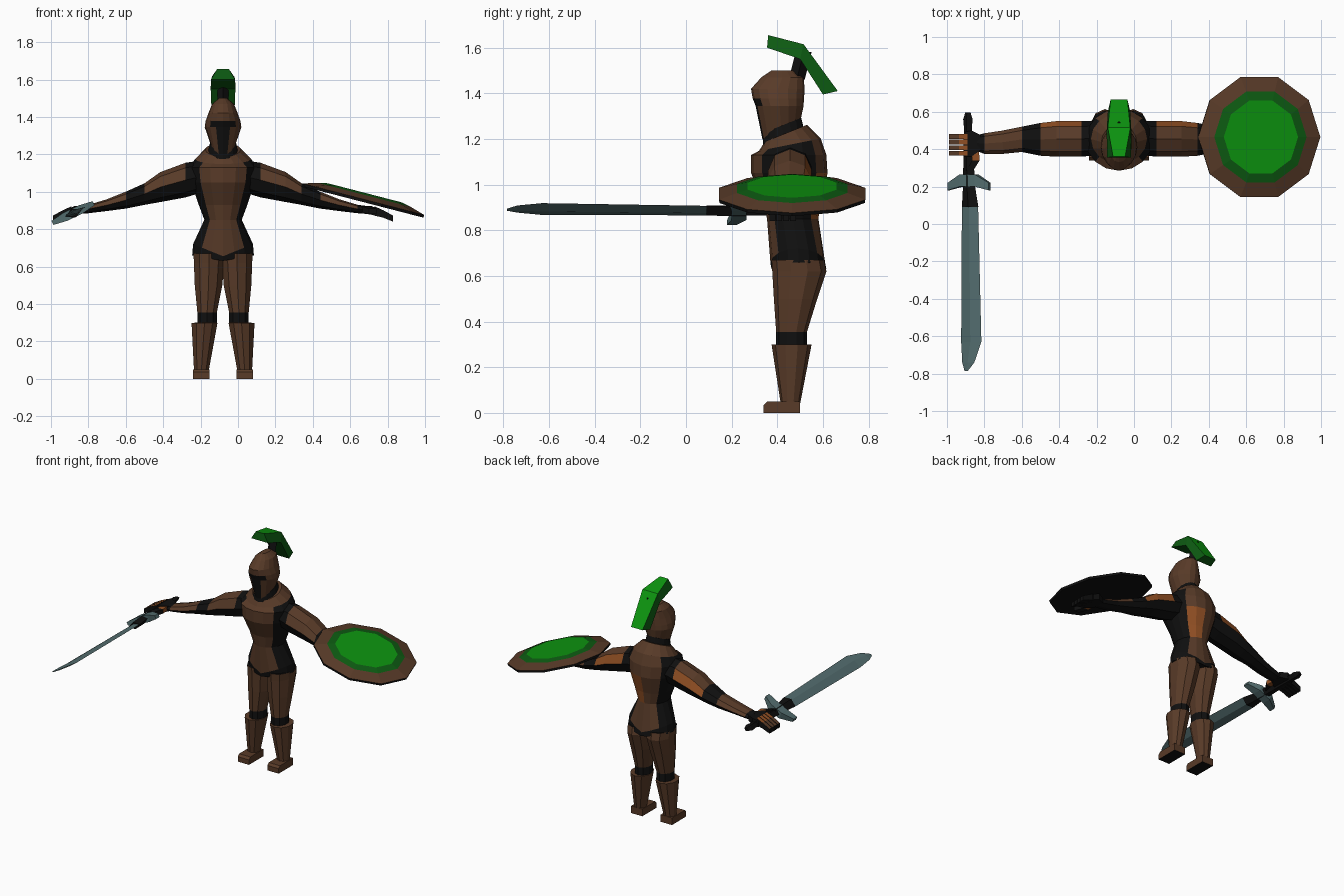
import bpy, bmesh, math
from mathutils import Matrix, Vector

if "Cube" in bpy.data.objects:
    bpy.data.objects.remove(bpy.data.objects["Cube"])

CX = -0.08  # body centre line


def material(name, rgb):
    m = bpy.data.materials.new(name)
    m.diffuse_color = (*rgb, 1)
    m.use_nodes = True
    m.node_tree.nodes["Principled BSDF"].inputs["Base Color"].default_value = m.diffuse_color
    return m


MATS = [material("black cloth", (0.005, 0.005, 0.005)),
        material("brown leather", (0.098, 0.043, 0.021)),
        material("tan skin", (0.28, 0.078, 0.017)),
        material("bright green", (0.004, 0.30, 0.005)),
        material("dark green", (0.004, 0.105, 0.006)),
        material("steel", (0.085, 0.15, 0.155))]
BLACK, BROWN, TAN, GREEN, DARK, STEEL = range(6)


def loft(name, rings, rule, start=BLACK, end=BLACK):
    """Skin a list of point rings; rule(segment, side) gives the colour."""
    bm = bmesh.new()
    vs = [[bm.verts.new(p) for p in r] for r in rings]
    n = len(rings[0])
    for s in range(len(rings) - 1):
        for j in range(n):
            k = (j + 1) % n
            f = bm.faces.new((vs[s][j], vs[s][k], vs[s + 1][k], vs[s + 1][j]))
            f.material_index = rule(s, j)
    bm.faces.new(vs[0]).material_index = start
    bm.faces.new(vs[-1]).material_index = end
    bmesh.ops.recalc_face_normals(bm, faces=bm.faces)
    me = bpy.data.meshes.new(name)
    bm.to_mesh(me)
    bm.free()
    for m in MATS:
        me.materials.append(m)
    ob = bpy.data.objects.new(name, me)
    bpy.context.collection.objects.link(ob)
    return ob


def level(z, hw, yf, yb, tilt=0, v=0, n=16, cx=CX):
    """Horizontal oval ring starting at the front; tilt lifts the back, v the sides."""
    cy, ry, pts = (yf + yb) / 2, (yb - yf) / 2, []
    for k in range(n):
        a = 2 * math.pi * k / n
        y = -ry * math.cos(a)
        pts.append((cx + hw * math.sin(a), cy + y, z + tilt * y + v * abs(math.sin(a))))
    return pts


def across(x, zlo, zhi, ylo, yhi, n=8):
    """Oval ring across the arm, starting at the rear."""
    return [(x, (ylo + yhi) / 2 + (yhi - ylo) / 2 * math.cos(2 * math.pi * k / n),
             (zlo + zhi) / 2 + (zhi - zlo) / 2 * math.sin(2 * math.pi * k / n)) for k in range(n)]


def slab(x, y0, y1, z0, z1):
    return [(x, y0, z0), (x, y1, z0), (x, y1, z1), (x, y0, z1)]


# torso: belt, front and back armour, black sides, bare patch on the back
def torso_rule(s, j):
    if s == 0:
        return BLACK
    if s == 6:
        return BROWN
    if j in (6, 7) and s in (2, 3):
        return TAN
    return BROWN if j in (14, 15, 0, 1, 6, 7, 8, 9) else BLACK


loft("torso", [level(*r) for r in (
    (0.63, 0.165, 0.375, 0.615, 0, 0.03), (0.655, 0.16, 0.37, 0.61, 0, 0.065),
    (0.85, 0.10, 0.355, 0.58), (0.93, 0.13, 0.34, 0.59), (1.05, 0.17, 0.285, 0.62),
    (1.13, 0.18, 0.285, 0.615), (1.175, 0.15, 0.32, 0.59, 0.2),
    (1.225, 0.095, 0.345, 0.53, 0.4))], torso_rule, BLACK, BROWN)

# neck and helmet with a T-shaped opening
loft("neck", [level(1.19, 0.085, 0.335, 0.52, 0.4), level(1.26, 0.07, 0.34, 0.505, 0.4)],
     lambda s, j: BLACK)


def helmet_rule(s, j):
    stem = s == 0 and j in (15, 0)
    eyes = s == 1 and j in (14, 15, 0, 1)
    return BLACK if stem or eyes else BROWN


loft("helmet", [level(*r) for r in (
    (1.235, 0.06, 0.335, 0.50, 0.45), (1.345, 0.098, 0.305, 0.515),
    (1.378, 0.093, 0.292, 0.517), (1.42, 0.078, 0.285, 0.52),
    (1.47, 0.058, 0.33, 0.515), (1.50, 0.022, 0.375, 0.47))], helmet_rule, BLACK, BROWN)

# crest on a short stalk
loft("crest_stalk", [level(1.46, 0.03, 0.45, 0.52, n=4), level(1.58, 0.03, 0.48, 0.55, n=4)],
     lambda s, j: BLACK)
loft("crest", [[(CX - wb, yb, zb), (CX + wb, yb, zb), (CX + wt, yt, zt), (CX - wt, yt, zt)]
               for yt, zt, yb, zb, wt, wb in (
                   (0.36, 1.655, 0.355, 1.60, 0.032, 0.065),
                   (0.515, 1.615, 0.50, 1.55, 0.06, 0.066),
                   (0.665, 1.41, 0.60, 1.395, 0.045, 0.06))],
     lambda s, j: GREEN if j == 2 else DARK, DARK, DARK)


def arm_rule(s, j):
    if s in (0, 3, 6) or j > 3:
        return BLACK
    return TAN if j == 0 and s in (1, 2) else BROWN


for side, label in ((-1, "right"), (1, "left")):
    # leg: thigh, black knee band, shin guard
    loft(label + "_leg", [
        level(z, (xo - xi) / 2, yf, yb, n=10, cx=CX + side * (xi + xo) / 2)
        for z, xi, xo, yf, yb in (
            (0.67, -0.01, 0.162, 0.375, 0.605), (0.62, -0.01, 0.16, 0.378, 0.615),
            (0.50, 0.0, 0.155, 0.385, 0.575), (0.355, 0.03, 0.14, 0.395, 0.53),
            (0.30, 0.03, 0.14, 0.395, 0.53), (0.299, 0.026, 0.172, 0.375, 0.55),
            (0.04, 0.075, 0.157, 0.415, 0.50))],
        lambda s, j: BLACK if s == 3 else BROWN)
    # foot with a black sole
    xi, xo = CX + side * 0.072, CX + side * 0.16
    loft(label + "_foot", [[(xi, y0, z), (xo, y0, z), (xo, 0.5, z), (xi, 0.5, z)]
                           for z, y0 in ((0, 0.34), (0.035, 0.34), (0.05, 0.355))],
         lambda s, j: BROWN, BLACK, BROWN)
    # arm
    loft(label + "_arm", [across(CX + side * r[0], *r[1:]) for r in (
        (0.10, 1.0, 1.17, 0.37, 0.55), (0.20, 0.97, 1.155, 0.36, 0.55),
        (0.335, 0.945, 1.105, 0.36, 0.55), (0.42, 0.93, 1.045, 0.365, 0.54),
        (0.52, 0.91, 1.0, 0.385, 0.52), (0.62, 0.897, 0.96, 0.375, 0.50),
        (0.72, 0.885, 0.93, 0.375, 0.485), (0.76, 0.882, 0.925, 0.39, 0.475))], arm_rule)
    # palm, thumb and four fingers
    loft(label + "_palm", [slab(CX + side * r[0], *r[1:]) for r in (
        (0.74, 0.395, 0.475, 0.885, 0.922), (0.79, 0.36, 0.50, 0.878, 0.925),
        (0.83, 0.36, 0.49, 0.868, 0.908))], lambda s, j: BLACK)
    loft(label + "_thumb", [[(CX + side * (x + dx), y, z + dz) for dx, dz in
                             ((-0.02, -0.015), (0.02, -0.015), (0.02, 0.015), (-0.02, 0.015))]
                            for x, y, z in ((0.77, 0.40, 0.905), (0.765, 0.34, 0.905),
                                            (0.80, 0.285, 0.895))],
         lambda s, j: TAN if s == 0 else BLACK)
    for i in range(4):
        y = 0.365 + i * 0.03
        loft(f"{label}_finger_{i + 1}", [
            slab(CX + side * x, y, y + 0.026, z0, z1) for x, z0, z1 in (
                (0.81, 0.872, 0.922), (0.855, 0.862, 0.902), (0.91, 0.84, 0.872))],
            lambda s, j: TAN if s == 0 and j == 2 else (BROWN if s and j == 2 else BLACK))

# domed ten-sided shield, tilted along the arm
shield = loft("shield", [[(r * math.cos(math.tau * k / 10), r * math.sin(math.tau * k / 10), z)
                          for k in range(10)]
                         for r, z in ((0.30, -0.012), (0.335, -0.015), (0.337, 0.0),
                                      (0.255, 0.024), (0.205, 0.035))],
              lambda s, j: (BLACK, BLACK, BROWN, DARK)[s], BLACK, GREEN)
shield.matrix_world = (Matrix.Translation((0.67, 0.465, 0.96))
                       @ Matrix.Rotation(math.radians(14.5), 4, 'Y'))

# sword: all parts share a width direction tilted with the hand
U, V = Vector((0.9, 0, 0.43)), Vector((-0.43, 0, 0.9))


def diamond(y, cx, hw, t, cz=0.886):
    c = Vector((cx, y, cz))
    return [c - U * hw, c - V * t, c + U * hw, c + V * t]


loft("blade", [diamond(0.11, -0.877, 0.048, 0.012), diamond(-0.63, -0.87, 0.06, 0.012, 0.893),
               diamond(-0.74, -0.886, 0.036, 0.008, 0.893),
               diamond(-0.785, -0.897, 0.01, 0.003, 0.89)],
     lambda s, j: STEEL, STEEL, STEEL)
loft("grip", [diamond(0.09, -0.876, 0.049, 0.024), diamond(0.20, -0.882, 0.036, 0.026),
              diamond(0.52, -0.888, 0.024, 0.02), diamond(0.56, -0.888, 0.028, 0.02),
              diamond(0.595, -0.888, 0.016, 0.012)], lambda s, j: BLACK)
# bowed crossguard
loft("crossguard", [[Vector((-0.882, y, 0.886)) + U * u + V * t for y, t in
                     ((y0, -h), (y1, -h), (y1, h), (y0, h))]
                    for u, y0, y1, h in ((-0.122, 0.18, 0.22, 0.012), (-0.045, 0.20, 0.265, 0.024),
                                         (0.045, 0.20, 0.265, 0.024), (0.122, 0.18, 0.22, 0.012))],
     lambda s, j: STEEL, STEEL, STEEL)
